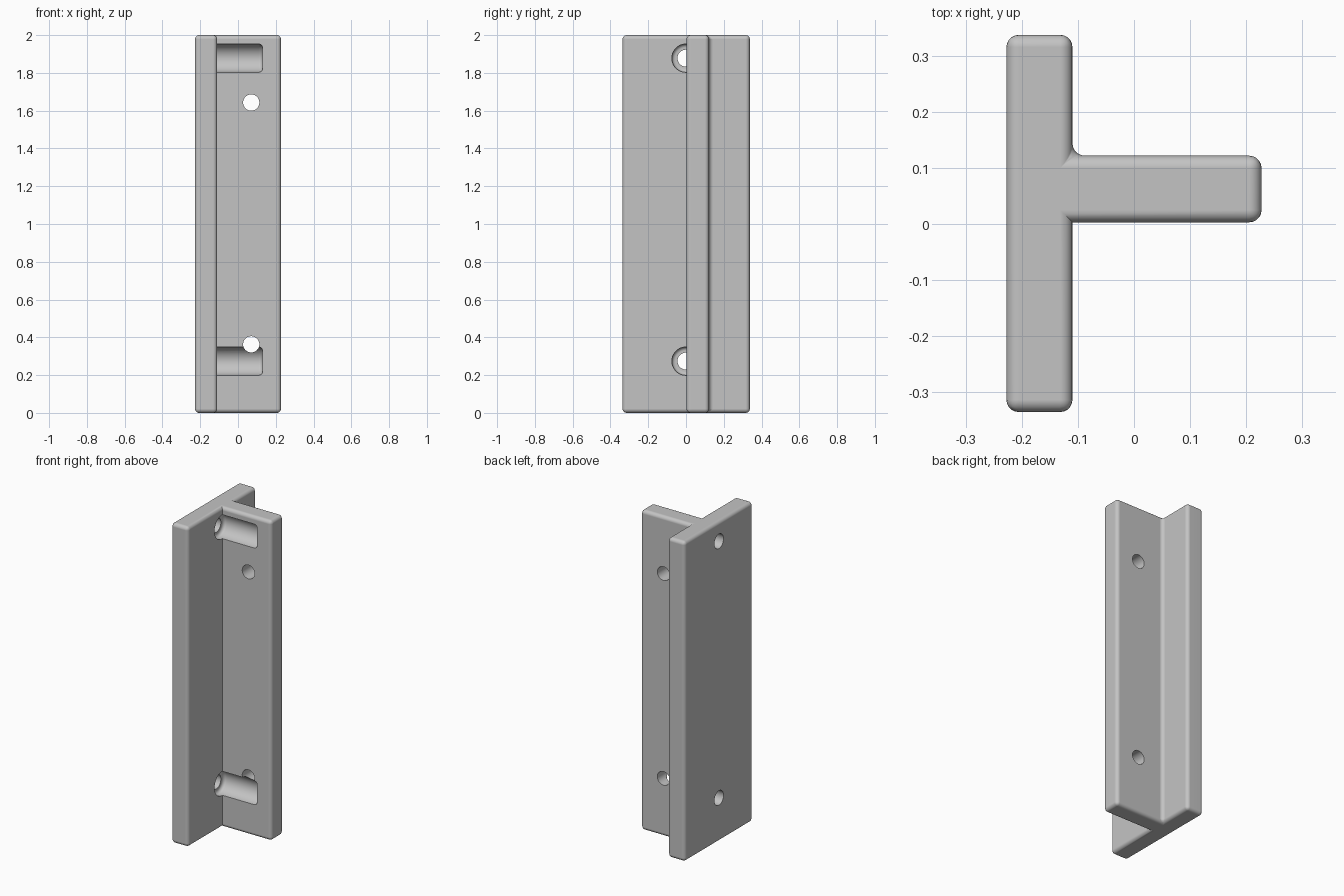
import bpy, bmesh, math
from mathutils import Matrix, Vector

cube = bpy.data.objects.get("Cube")
if cube:
    bpy.data.objects.remove(cube, do_unlink=True)

HEIGHT = 2.0
ROUND = 0.022

grey = bpy.data.materials.new("plain_grey")
grey.use_nodes = True
grey.diffuse_color = (0.55, 0.55, 0.55, 1)
grey.node_tree.nodes["Principled BSDF"].inputs["Base Color"].default_value = (0.55, 0.55, 0.55, 1)


def add_object(name, bm):
    bmesh.ops.recalc_face_normals(bm, faces=bm.faces)
    mesh = bpy.data.meshes.new(name)
    bm.to_mesh(mesh)
    bm.free()
    mesh.materials.append(grey)
    obj = bpy.data.objects.new(name, mesh)
    bpy.context.collection.objects.link(obj)
    return obj


def lathe(name, profile, matrix, segments=48):
    """Solid of revolution from (along, radius) points, spun about local z."""
    bm = bmesh.new()
    verts = [bm.verts.new((r, 0, a)) for a, r in profile]
    edges = [bm.edges.new(pair) for pair in zip(verts, verts[1:])]
    bmesh.ops.spin(bm, geom=verts + edges, cent=(0, 0, 0), axis=(0, 0, 1),
                   angle=math.tau, steps=segments)
    bmesh.ops.remove_doubles(bm, verts=bm.verts, dist=1e-5)
    bmesh.ops.transform(bm, matrix=matrix, verts=bm.verts)
    return add_object(name, bm)


def arc(centre, radius, start, end, steps=6):
    angles = [math.radians(start + (end - start) * i / steps) for i in range(steps + 1)]
    return [(centre[0] + radius * math.cos(t), centre[1] + radius * math.sin(t)) for t in angles]


# T-shaped bracket: tall flange with a web standing off its side
inner_front, inner_back = (-0.11, 0.003), (-0.11, 0.122)
outline = [(-0.228, -0.336), (-0.11, -0.336), inner_front, (0.228, 0.003),
           (0.228, 0.122), inner_back, (-0.11, 0.338), (-0.228, 0.338)]
bm = bmesh.new()
base = bm.faces.new([bm.verts.new((x, y, 0)) for x, y in outline])
top = bmesh.ops.extrude_face_region(bm, geom=[base])["geom"]
bmesh.ops.translate(bm, vec=(0, 0, HEIGHT), verts=[v for v in top if isinstance(v, bmesh.types.BMVert)])
bmesh.ops.recalc_face_normals(bm, faces=bm.faces)

# Round every edge except the sharp inside corner at the front
corner = Vector((*inner_front, HEIGHT / 2))
rounded = [e for e in bm.edges if ((e.verts[0].co + e.verts[1].co) / 2 - corner).length > 0.01]
bmesh.ops.bevel(bm, geom=rounded, offset=ROUND, offset_type='OFFSET', segments=5,
                profile=0.5, affect='EDGES', clamp_overlap=True)
bracket = add_object("t_bracket", bm)

# Cutters: counterbored screw channels along x, and plain holes through the web
cutters = []
channel = ([(-0.35, 0), (-0.35, 0.045), (-0.15, 0.045)]
           + arc((-0.13, 0.055), 0.02, 180, 90)
           + arc((0.11, 0.055), 0.02, 90, 0) + [(0.13, 0)])
for z in (0.274, 1.878):
    turn = Matrix.Translation((0, 0, z)) @ Matrix.Rotation(math.pi / 2, 4, 'Y')
    cutters.append(lathe("channel_cutter", channel, turn))
for z in (0.363, 1.643):
    turn = Matrix.Translation((0.07, 0.06, z)) @ Matrix.Rotation(math.pi / 2, 4, 'X')
    cutters.append(lathe("web_hole_cutter", [(-0.2, 0), (-0.2, 0.043), (0.2, 0.043), (0.2, 0)], turn))

bpy.ops.object.select_all(action='DESELECT')
bpy.context.view_layer.objects.active = bracket
bracket.select_set(True)
for cutter in cutters:
    cutter.hide_render = True
    mod = bracket.modifiers.new("cut", 'BOOLEAN')
    mod.operation = 'DIFFERENCE'
    mod.solver = 'EXACT'
    mod.object = cutter
    bpy.ops.object.modifier_apply(modifier=mod.name)
    bpy.data.objects.remove(cutter, do_unlink=True)

# Smooth rounded edges, flat broad faces
bpy.ops.object.shade_smooth_by_angle(angle=math.radians(35))
weighted = bracket.modifiers.new("flat_faces", 'WEIGHTED_NORMAL')
weighted.keep_sharp = True
